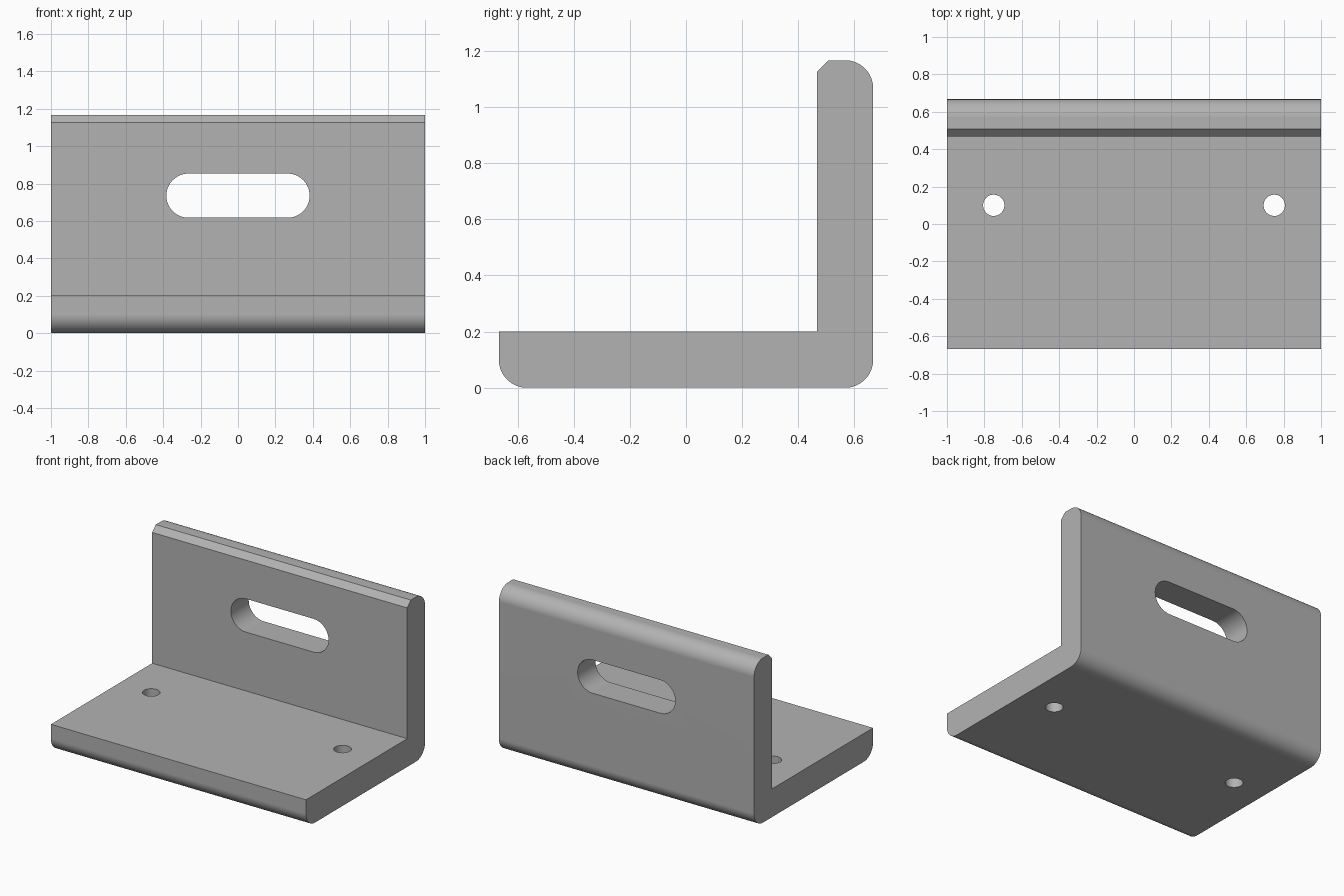
import bpy
import bmesh
from math import sin, cos, pi, radians
from mathutils import Vector

cube = bpy.data.objects.get("Cube")
if cube:
    bpy.data.objects.remove(cube, do_unlink=True)

WIDTH, HALF_DEPTH, HEIGHT = 2.0, 0.667, 1.167
THICK, ROUND, CHAMFER = 0.2, 0.1, 0.04

grey = bpy.data.materials.new("plain_grey")
grey.use_nodes = True
colour = (0.45, 0.45, 0.45, 1)
grey.diffuse_color = colour
grey.node_tree.nodes["Principled BSDF"].inputs["Base Color"].default_value = colour


def arc(cx, cy, r, start, end, steps=16):
    """Points on an arc, angles in degrees."""
    angles = [radians(start + (end - start) * i / steps) for i in range(steps + 1)]
    return [(cx + r * cos(a), cy + r * sin(a)) for a in angles]


def prism(name, points, place, sweep):
    """Extrude a closed 2D outline, mapped to space by place, along sweep."""
    bm = bmesh.new()
    face = bm.faces.new([bm.verts.new(place(u, v)) for u, v in points])
    new = bmesh.ops.extrude_face_region(bm, geom=[face])["geom"]
    bmesh.ops.translate(bm, vec=Vector(sweep),
                        verts=[g for g in new if isinstance(g, bmesh.types.BMVert)])
    bmesh.ops.recalc_face_normals(bm, faces=bm.faces)
    mesh = bpy.data.meshes.new(name)
    bm.to_mesh(mesh)
    bm.free()
    mesh.materials.append(grey)
    obj = bpy.data.objects.new(name, mesh)
    bpy.context.collection.objects.link(obj)
    return obj


# L-shaped section with rounded outer corners and a chamfered top edge
inner = HALF_DEPTH - THICK
edge = HALF_DEPTH - ROUND
section = (arc(-edge, ROUND, ROUND, 180, 270)
           + arc(edge, ROUND, ROUND, 270, 360)
           + arc(edge, HEIGHT - ROUND, ROUND, 0, 90)
           + [(inner + CHAMFER, HEIGHT), (inner, HEIGHT - CHAMFER),
              (inner, THICK), (-HALF_DEPTH, THICK)])
bracket = prism("angle_bracket", section,
                lambda y, z: (-WIDTH / 2, y, z), (WIDTH, 0, 0))

# Slot through the upright and two screw holes through the base
slot_r, slot_x, slot_z = 0.118, 0.265, 0.735
slot = arc(slot_x, slot_z, slot_r, -90, 90, 24) + arc(-slot_x, slot_z, slot_r, 90, 270, 24)
cutters = [prism("slot_cutter", slot, lambda x, z: (x, 0.3, z), (0, 0.6, 0))]
for side, x in (("left", 0.75), ("right", -0.75)):
    circle = arc(x, 0.1, 0.057, 0, 360, 40)[:-1]
    cutters.append(prism(side + "_hole_cutter", circle,
                         lambda u, v: (u, v, -0.1), (0, 0, 0.4)))

for cutter in cutters:
    cut = bracket.modifiers.new(cutter.name, 'BOOLEAN')
    cut.operation = 'DIFFERENCE'
    cut.solver = 'EXACT'
    cut.object = cutter

# Bake the cuts, then remove the cutters
graph = bpy.context.evaluated_depsgraph_get()
bracket_mesh = bpy.data.meshes.new_from_object(bracket.evaluated_get(graph))
bracket.modifiers.clear()
bracket.data = bracket_mesh
for cutter in cutters:
    bpy.data.objects.remove(cutter, do_unlink=True)

# Smooth rounds, crisp edges, flat-looking faces
for obj in bpy.context.selected_objects:
    obj.select_set(False)
bracket.select_set(True)
bpy.context.view_layer.objects.active = bracket
bpy.ops.object.shade_smooth_by_angle(angle=radians(30))
weighted = bracket.modifiers.new("weighted_normals", 'WEIGHTED_NORMAL')
weighted.keep_sharp = True
